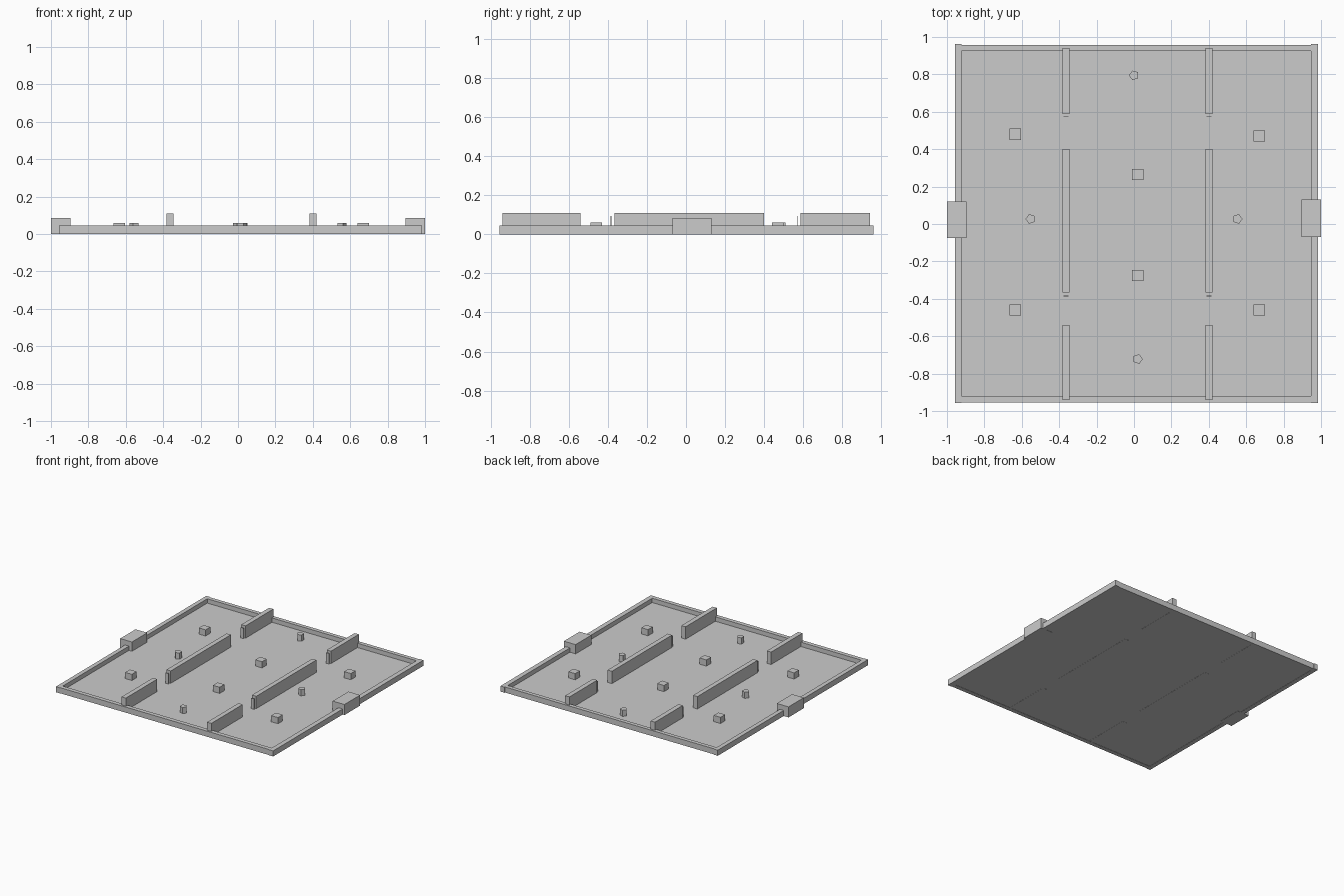
import bpy
import math

if "Cube" in bpy.data.objects:
    bpy.data.objects.remove(bpy.data.objects["Cube"], do_unlink=True)

grey = bpy.data.materials.new("light_grey")
grey.use_nodes = True
COLOUR = (0.6, 0.6, 0.6, 1)
grey.diffuse_color = COLOUR
grey.node_tree.nodes["Principled BSDF"].inputs["Base Color"].default_value = COLOUR


def box(name, x, y, z):
    """Box from (low, high) pairs on each axis."""
    bpy.ops.mesh.primitive_cube_add(size=1)
    ob = bpy.context.object
    ob.name = name
    ob.location = [(a + b) / 2 for a, b in (x, y, z)]
    ob.scale = [b - a for a, b in (x, y, z)]
    bpy.ops.object.transform_apply(location=False, rotation=False, scale=True)
    ob.data.materials.append(grey)


def peg(name, x, y, turn):
    """Five-sided post standing on the floor."""
    bpy.ops.mesh.primitive_cylinder_add(vertices=5, radius=0.027, depth=0.05,
                                        location=(x, y, 0.035),
                                        rotation=(0, 0, math.radians(turn)))
    ob = bpy.context.object
    ob.name = name
    ob.data.materials.append(grey)


# Floor and low rim
box("floor", (-0.95, 0.975), (-0.95, 0.95), (0.002, 0.01))
RIM = (0, 0.045)
box("rim_right", (-0.957, -0.922), (-0.957, 0.962), RIM)
box("rim_left", (0.946, 0.984), (-0.957, 0.962), RIM)
box("rim_front", (-0.94, 0.965), (-0.954, -0.92), RIM)
box("rim_back", (-0.94, 0.965), (0.925, 0.957), RIM)

# Gate blocks half way along the side rims
box("gate_block_right", (-1, -0.895), (-0.075, 0.12), (0, 0.085))
box("gate_block_left", (0.895, 1), (-0.07, 0.13), (0, 0.085))

# Two rows of divider walls, with thin plates near the ends
for side, x in (("right", -0.363), ("left", 0.401)):
    for part, y in (("front", (-0.94, -0.54)),
                    ("middle", (-0.367, 0.4)),
                    ("back", (0.587, 0.942))):
        box(f"divider_{part}_{side}", (x - 0.019, x + 0.019), y, (0.001, 0.11))
    for part, y in (("middle", -0.385), ("back", 0.573)):
        box(f"end_plate_{part}_{side}", (x - 0.013, x + 0.013),
            (y - 0.002, y + 0.002), (0.01, 0.095))

# Small square blocks on the floor
S = 0.03
for i, (x, y) in enumerate(((-0.635, 0.48), (0.67, 0.47), (0.02, 0.265),
                            (0.02, -0.275), (-0.635, -0.46), (0.67, -0.46))):
    box(f"floor_block_{i + 1}", (x - S, x + S), (y - S, y + S), (0.01, 0.06))

# Five-sided posts
peg("post_back", 0, 0.795, 90)
peg("post_front", 0.02, -0.722, -90)
peg("post_right", -0.553, 0.027, 90)
peg("post_left", 0.553, 0.027, -90)
